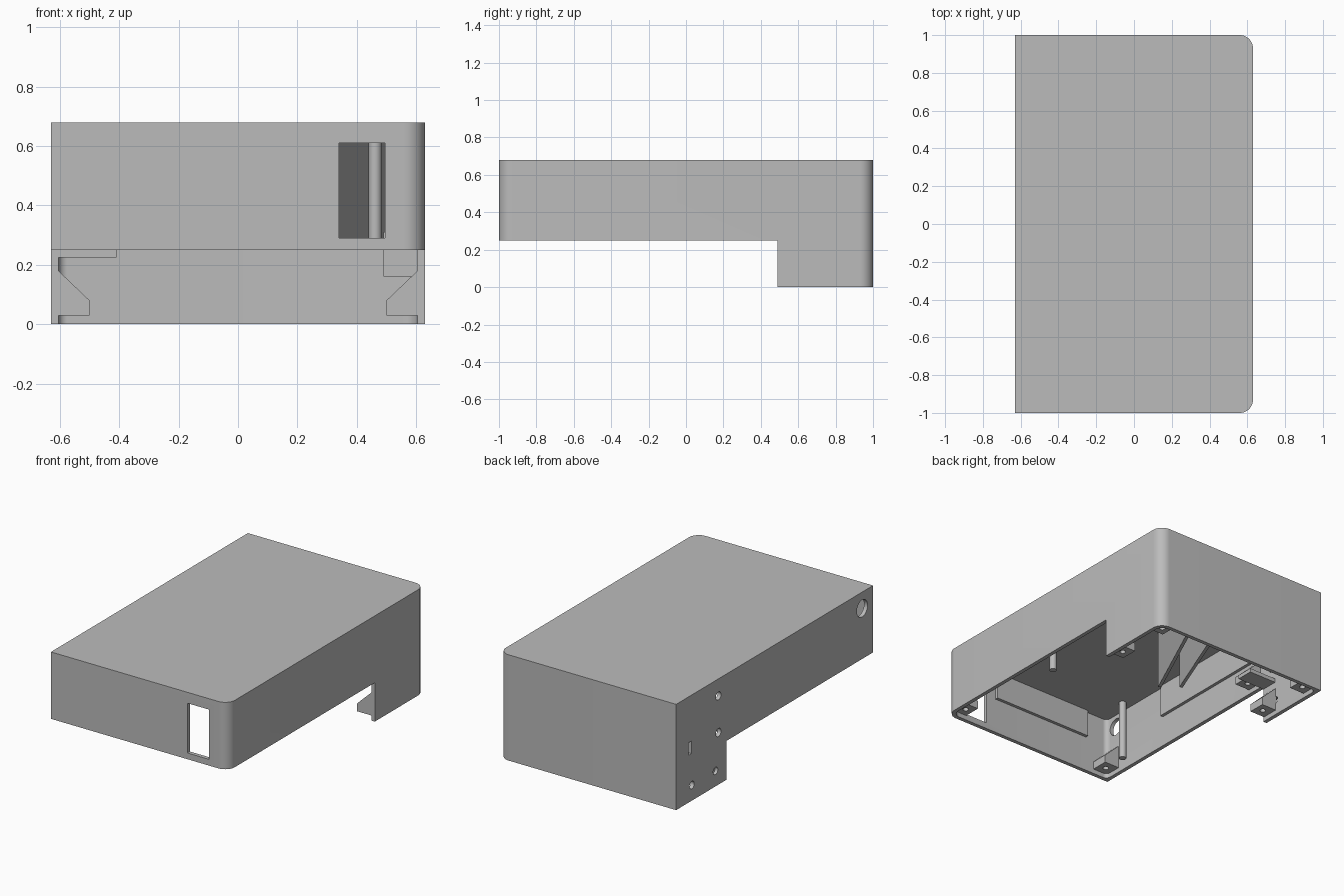
import bpy, bmesh, math
from mathutils import Vector, Matrix

cube = bpy.data.objects.get("Cube")
if cube:
    bpy.data.objects.remove(cube, do_unlink=True)

grey = bpy.data.materials.new("light_grey_plastic")
grey.use_nodes = True
GREY = (0.5, 0.5, 0.5, 1)
grey.diffuse_color = GREY
grey.node_tree.nodes["Principled BSDF"].inputs["Base Color"].default_value = GREY


def finish(name, bm):
    bmesh.ops.recalc_face_normals(bm, faces=bm.faces)
    mesh = bpy.data.meshes.new(name)
    bm.to_mesh(mesh)
    bm.free()
    mesh.materials.append(grey)
    ob = bpy.data.objects.new(name, mesh)
    bpy.context.collection.objects.link(ob)
    return ob


def prism(name, points, offset):
    """Extrude a closed outline of 3D points along an offset."""
    bm = bmesh.new()
    face = bm.faces.new([bm.verts.new(p) for p in points])
    out = bmesh.ops.extrude_face_region(bm, geom=[face])
    moved = [g for g in out["geom"] if isinstance(g, bmesh.types.BMVert)]
    bmesh.ops.translate(bm, verts=moved, vec=offset)
    return finish(name, bm)


def box(name, x0, x1, y0, y1, z0, z1):
    return prism(name, [(x0, y0, z0), (x1, y0, z0), (x1, y1, z0), (x0, y1, z0)], (0, 0, z1 - z0))


def cylinder(name, centre, radius, depth, axis="Z", sides=24):
    bm = bmesh.new()
    turn = Matrix.Rotation(math.pi / 2, 4, "Y") if axis == "X" else Matrix()
    bmesh.ops.create_cone(bm, cap_ends=True, segments=sides, radius1=radius, radius2=radius,
                          depth=depth, matrix=Matrix.Translation(centre) @ turn)
    return finish(name, bm)


def rounded(hx, hy, z, r_right, r_left):
    """Rectangle outline with separate radii on the right and left corners."""
    pts = []
    for i, (sx, sy) in enumerate([(1, 1), (-1, 1), (-1, -1), (1, -1)]):
        r = r_right if sx > 0 else r_left
        if r == 0:
            pts.append((sx * hx, sy * hy, z))
            continue
        for k in range(11):
            a = math.radians(90 * i + 9 * k)
            pts.append((sx * (hx - r) + r * math.cos(a), sy * (hy - r) + r * math.sin(a), z))
    return pts


def cut(target, cutter):
    mod = target.modifiers.new("cut", "BOOLEAN")
    mod.operation, mod.solver, mod.object = "DIFFERENCE", "EXACT", cutter
    bpy.context.view_layer.objects.active = target
    bpy.ops.object.modifier_apply(modifier=mod.name)
    bpy.data.objects.remove(cutter, do_unlink=True)


def smooth(ob):
    bpy.ops.object.select_all(action="DESELECT")
    ob.select_set(True)
    bpy.context.view_layer.objects.active = ob
    bpy.ops.object.shade_smooth_by_angle(angle=math.radians(30))


# Dimensions of the shell
HX, HY, TOP, WALL = 0.63, 1.0, 0.68, 0.025
IX, IY, CEIL = HX - WALL, HY - WALL, TOP - WALL
STEP_Y, STEP_Z = 0.49, 0.25

# Hollow cover, open underneath, deeper at the back
shell = prism("cover_shell", rounded(HX, HY, 0, 0.07, 0), (0, 0, TOP))
cut(shell, prism("cavity", rounded(IX, IY, -0.1, 0.05, 0.03), (0, 0, CEIL + 0.1)))
cut(shell, box("step_cutter", -1, 1, -1.5, STEP_Y, -0.1, STEP_Z))

# Front window
cut(shell, box("window_cutter", 0.34, 0.495, -1.1, -0.9, 0.29, 0.61))

# Holes in the right side: one large cable hole, four small ones and a slot
for y, z, r in [(-0.89, 0.575, 0.055), (0.57, 0.57, 0.026), (0.57, 0.335, 0.026),
                (0.6, 0.1, 0.024), (0.84, 0.1, 0.024)]:
    cut(shell, cylinder("hole_cutter", (-HX, y, z), r, 0.2, "X"))
cut(shell, box("slot_cutter", -0.7, -0.55, 0.845, 0.875, 0.305, 0.385))
smooth(shell)

# Screw tabs with sloped tops and pilot holes along the rim
for side in (-1, 1):
    spots = [("back", 0.92, 0.03), ("step", 0.55, 0.03), ("front", -0.92, 0.28)]
    if side < 0:
        spots.append(("middle", 0.41, 0.28))
    for label, y, z in spots:
        wall, inner = side * (IX + 0.005), side * 0.5
        tab = prism(f"{label}_screw_tab_{'left' if side > 0 else 'right'}",
                    [(wall, y - 0.055, z), (inner, y - 0.055, z),
                     (inner, y - 0.055, z + 0.05), (wall, y - 0.055, z + 0.155)], (0, 0.11, 0))
        cut(tab, cylinder("pilot_cutter", (side * 0.55, y, z), 0.018, 0.08, sides=16))

# Round posts hanging from the ceiling
for label, x, y in [("left", 0.462, -0.207), ("right", -0.54, -0.75)]:
    smooth(cylinder(f"{label}_post", (x, y, (0.27 + CEIL + 0.01) / 2), 0.022, CEIL + 0.01 - 0.27))

# Stiffening plates under the ceiling on the front and right walls
box("front_wall_plate", -0.44, 0.27, -IY - 0.005, -IY + 0.02, 0.48, CEIL + 0.005)
box("right_wall_plate", -IX - 0.005, -IX + 0.02, -0.45, 0.38, 0.45, CEIL + 0.005)

# Ledge and corner strip beside the step
box("right_ledge", -IX - 0.005, -0.41, STEP_Y, 0.6, 0.225, STEP_Z)
box("left_corner_strip", 0.49, IX + 0.005, 0.61, 0.64, 0.16, 0.31)

# Slanted ribs hanging from the ceiling
for label, start, end in [("long", (-0.16, 0.05), (0.27, 0.98)), ("short", (-0.26, 0.13), (0.08, 0.98))]:
    a, b = Vector((*start, 0.27)), Vector((*end, 0.27))
    side = Vector((b.y - a.y, a.x - b.x, 0)).normalized() * 0.01
    prism(f"{label}_rib", [a - side, a + side, b + side, b - side], (0, 0, CEIL - 0.265))

# Sloped panel inside the back wall
prism("sloped_back_panel", [(0.3, 0.98, 0.26), (0.3, 0.57, CEIL), (0.3, 0.59, CEIL),
                            (0.3, 0.98, 0.285)], (0.3, 0, 0))
